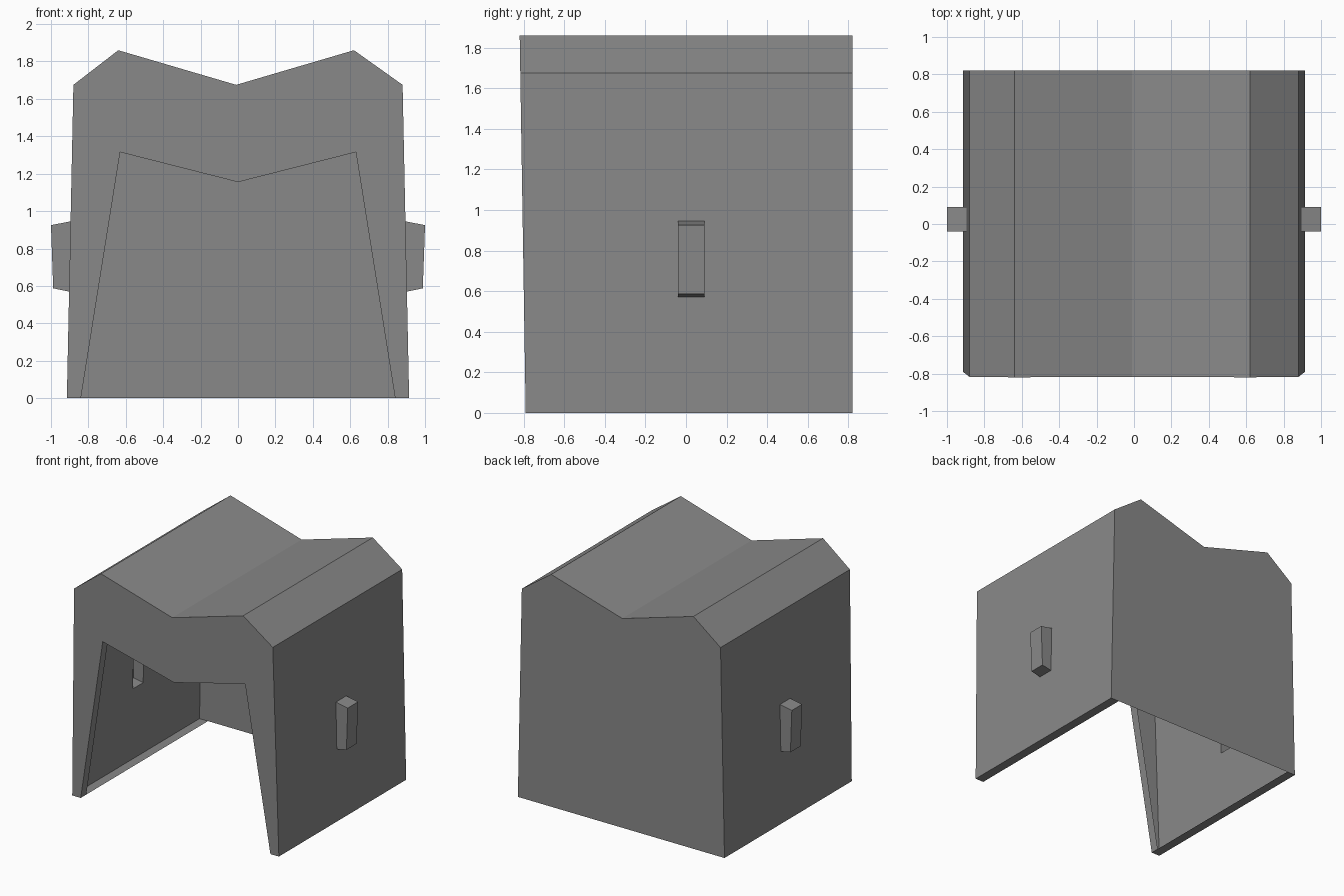
import bpy
import bmesh

cube = bpy.data.objects.get("Cube")
if cube:
    bpy.data.objects.remove(cube, do_unlink=True)

grey = bpy.data.materials.new("plain_grey")
grey.use_nodes = True
grey.diffuse_color = (0.25, 0.25, 0.25, 1)
grey.node_tree.nodes["Principled BSDF"].inputs["Base Color"].default_value = (0.25, 0.25, 0.25, 1)

BACK = 0.82
EAVE = 1.675
REVEAL = 0.07
TAB_Y = (-0.04, 0.09)


def front_y(z):
    return -0.79 - 0.016 * z


def wall_x(z):
    return 0.915 - 0.035 * z / EAVE


def make_part(name, faces):
    """Build one thin-surfaced object from a list of polygons."""
    bm = bmesh.new()
    for points in faces:
        bm.faces.new([bm.verts.new(p) for p in points])
    bmesh.ops.remove_doubles(bm, verts=bm.verts, dist=0.0005)
    bmesh.ops.recalc_face_normals(bm, faces=bm.faces)
    mesh = bpy.data.meshes.new(name)
    bm.to_mesh(mesh)
    bm.free()
    mesh.materials.append(grey)
    obj = bpy.data.objects.new(name, mesh)
    bpy.context.collection.objects.link(obj)
    return obj


def ring(a, b):
    """Quads joining two closed loops of equal length."""
    n = len(a)
    return [(a[i], a[(i + 1) % n], b[(i + 1) % n], b[i]) for i in range(n)]


# Outline of the body and of the front doorway, as x, z pairs
outline = [(-wall_x(0), 0), (-0.88, EAVE), (-0.64, 1.86), (-0.01, EAVE),
           (0.62, 1.86), (0.88, EAVE), (wall_x(0), 0)]
doorway = [(0.84, 0), (0.63, 1.315), (0, 1.155), (-0.63, 1.315), (-0.84, 0)]

front = [(x, front_y(z), z) for x, z in outline]
rear = [(x, BACK, z) for x, z in outline]
arch = [(x, front_y(z), z) for x, z in doorway]
arch_inner = [(x, y + REVEAL, z) for x, y, z in arch]

# Front with doorway, back, and roof
make_part("front_wall", [front + arch])
make_part("back_wall", [rear])
make_part("roof", [(front[i], front[i + 1], rear[i + 1], rear[i]) for i in range(1, 5)])

# Inner edge of the doorway
make_part("doorway_edge", [(arch[i], arch[i + 1], arch_inner[i + 1], arch_inner[i])
                           for i in range(4)])

for side, label in ((1, "left"), (-1, "right")):
    def loop(y0, y1, low, high):
        """Four corners in order, from (x, z) pairs at the bottom and top."""
        return [(side * x, y, z) for y, (x, z) in
                ((y0, low), (y1, low), (y1, high), (y0, high))]

    # Side wall, open behind its hollow tab
    edge = loop(front_y(0), BACK, (wall_x(0), 0), (wall_x(EAVE), EAVE))
    edge[3] = (edge[3][0], front_y(EAVE), EAVE)
    root = loop(*TAB_Y, (wall_x(0.57), 0.57), (wall_x(0.945), 0.945))
    make_part(label + "_wall", ring(edge, root))

    # Tab standing out from the wall
    tip = loop(*TAB_Y, (0.988, 0.587), (1.0, 0.925))
    make_part(label + "_tab", ring(root, tip) + [tip])

    # Flat foot along the bottom of the wall
    make_part(label + "_foot", [[(side * x, y, 0) for x, y in
              ((0.84, front_y(0)), (wall_x(0), front_y(0)), (wall_x(0), BACK), (0.84, BACK))]])
